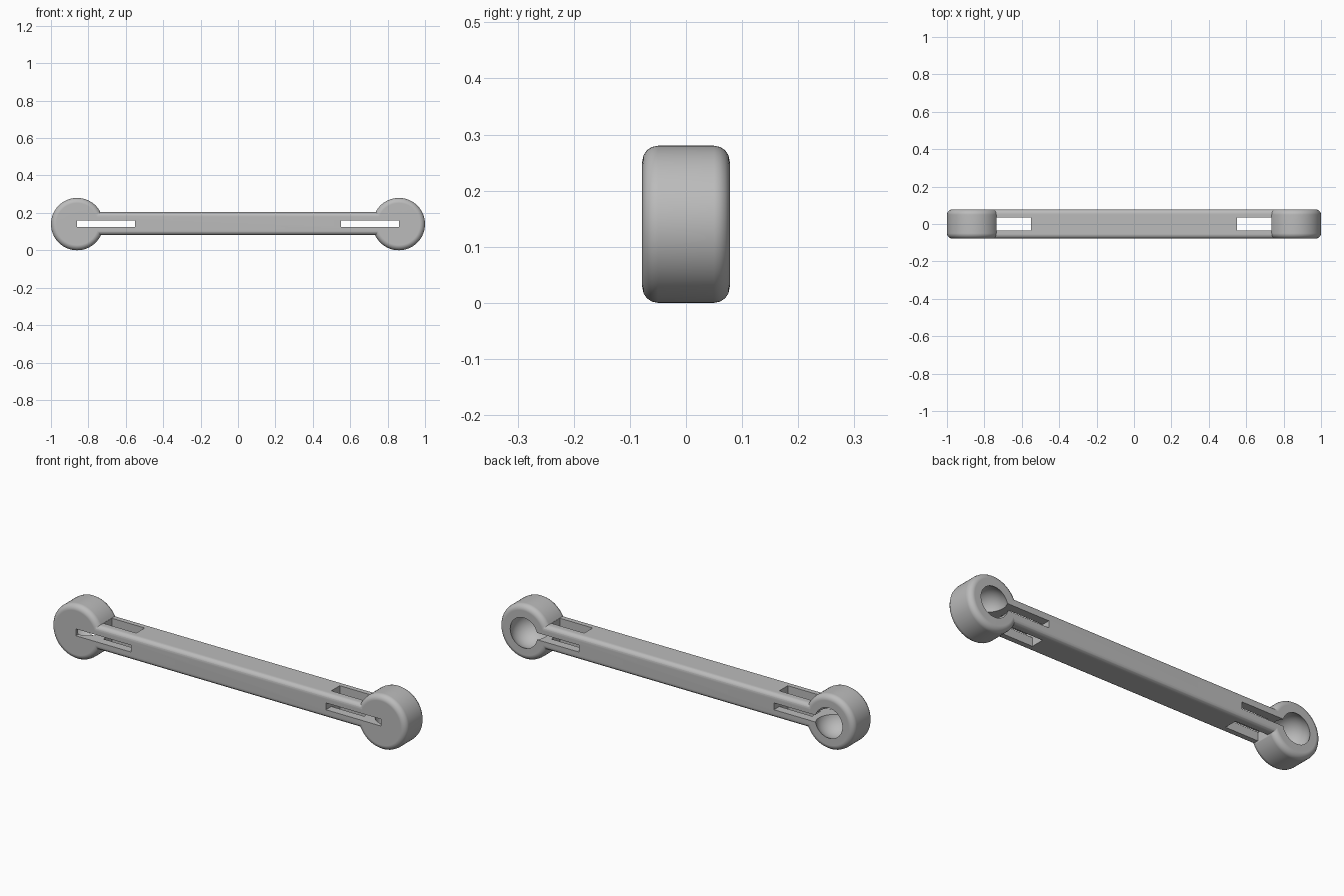
import bpy, bmesh, math
from mathutils import Matrix, Vector

if "Cube" in bpy.data.objects:
    bpy.data.objects.remove(bpy.data.objects["Cube"], do_unlink=True)

HUB_X, MID_Z, HUB_R, HALF_Y = 0.86, 0.14, 0.14, 0.078

grey = bpy.data.materials.new("mid grey")
grey.use_nodes = True
grey.diffuse_color = (0.5, 0.5, 0.5, 1)
grey.node_tree.nodes["Principled BSDF"].inputs["Base Color"].default_value = (0.5, 0.5, 0.5, 1)


def finish(name, bm):
    bmesh.ops.recalc_face_normals(bm, faces=bm.faces)
    mesh = bpy.data.meshes.new(name)
    bm.to_mesh(mesh)
    bm.free()
    mesh.materials.append(grey)
    obj = bpy.data.objects.new(name, mesh)
    bpy.context.collection.objects.link(obj)
    return obj


def box(name, low, high, bevel=0):
    """Box between two corners, optionally rounded along its x edges."""
    low, high = Vector(low), Vector(high)
    bm = bmesh.new()
    bmesh.ops.create_cube(bm, size=1, matrix=Matrix.Translation((low + high) / 2)
                          @ Matrix.Diagonal((high - low).to_4d()))
    if bevel:
        long_edges = [e for e in bm.edges
                      if abs(e.verts[0].co.x - e.verts[1].co.x) > 0.5]
        bmesh.ops.bevel(bm, geom=long_edges, offset=bevel, segments=4,
                        profile=0.5, affect='EDGES')
    return finish(name, bm)


def hub(name, x):
    """Round end with softened rims, its axis along y."""
    bm = bmesh.new()
    bmesh.ops.create_cone(bm, cap_ends=True, segments=64, radius1=HUB_R, radius2=HUB_R,
                          depth=2 * HALF_Y, matrix=Matrix.Translation((x, 0, MID_Z))
                          @ Matrix.Rotation(math.pi / 2, 4, 'X'))
    rims = [e for e in bm.edges if abs(e.verts[0].co.y - e.verts[1].co.y) < 0.001]
    bmesh.ops.bevel(bm, geom=rims, offset=0.028, segments=4, profile=0.5, affect='EDGES')
    return finish(name, bm)


def ball(name, x):
    bm = bmesh.new()
    bmesh.ops.create_uvsphere(bm, u_segments=48, v_segments=24, radius=0.09,
                              matrix=Matrix.Translation((x, 0.031, MID_Z))
                              @ Matrix.Rotation(math.pi / 2, 4, 'X'))
    return finish(name, bm)


def combine(target, tool, operation):
    mod = target.modifiers.new(operation.lower(), 'BOOLEAN')
    mod.operation, mod.solver, mod.object = operation, 'EXACT', tool
    bpy.ops.object.select_all(action='DESELECT')
    bpy.context.view_layer.objects.active = target
    target.select_set(True)
    bpy.ops.object.modifier_apply(modifier=mod.name)
    bpy.data.objects.remove(tool, do_unlink=True)


# Connecting bar
link = box("link_arm", (-0.8, -HALF_Y + 0.0003, 0.081), (0.8, HALF_Y - 0.0003, 0.205), 0.025)

# Round ends joined to the bar
for side in (-1, 1):
    combine(link, hub("hub", side * HUB_X), 'UNION')

# Ball sockets open to the back, and crossed flex slots
for side in (-1, 1):
    combine(link, ball("socket_cutter", side * HUB_X), 'DIFFERENCE')
    xs = sorted((side * 0.55, side * 0.86))
    combine(link, box("flat_slot_cutter", (xs[0], -0.2, 0.125), (xs[1], 0.2, 0.16)), 'DIFFERENCE')
    xs = sorted((side * 0.55, side * 0.735))
    combine(link, box("upright_slot_cutter", (xs[0], -0.034, 0.04), (xs[1], 0.034, 0.25)), 'DIFFERENCE')

# Smooth rounded rims, crisp slot edges
bpy.ops.object.shade_smooth_by_angle(angle=math.radians(35))
normals = link.modifiers.new("weighted normals", 'WEIGHTED_NORMAL')
normals.keep_sharp = True
